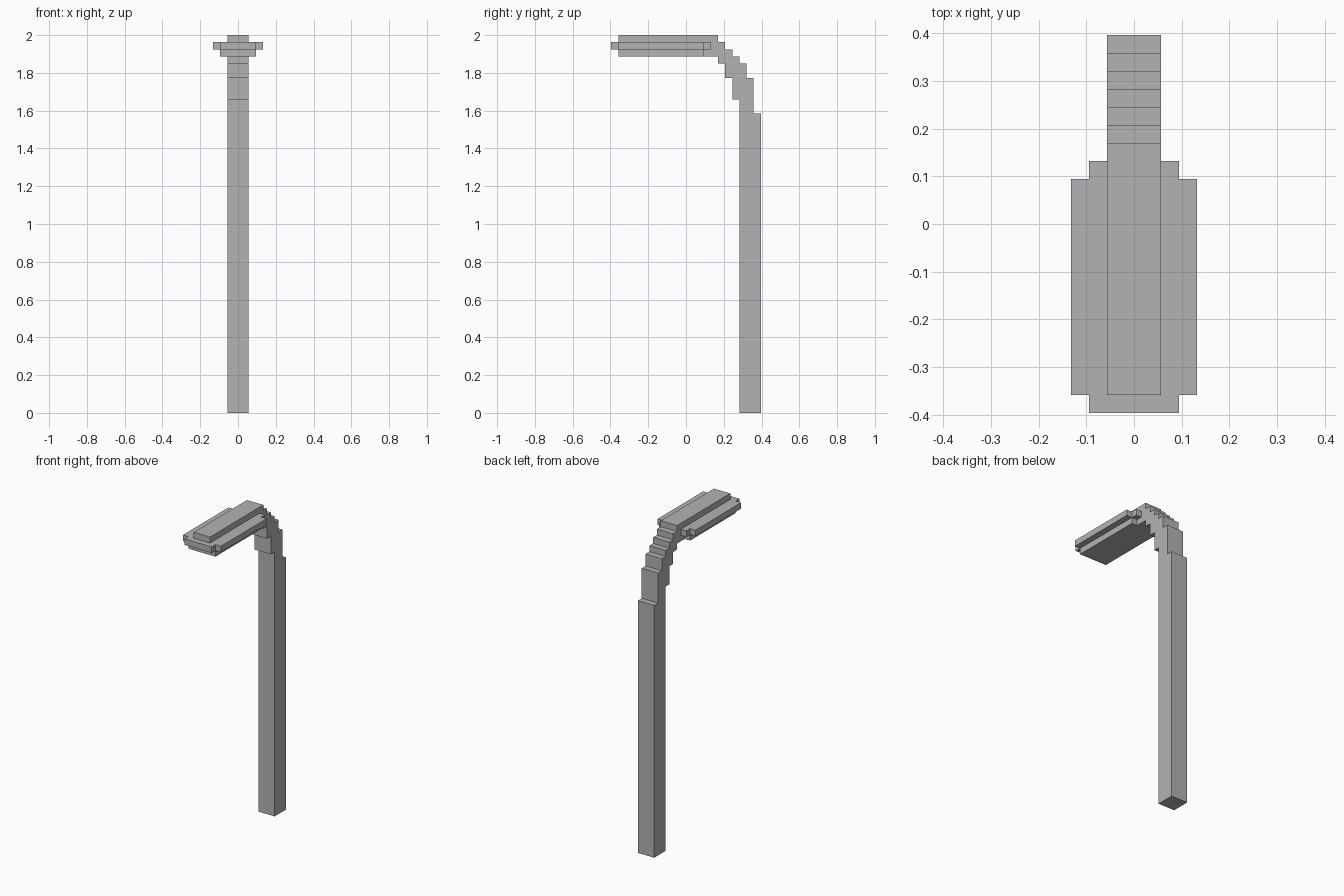
import bpy
import bmesh
from mathutils import Vector

cube = bpy.data.objects.get("Cube")
if cube:
    bpy.data.objects.remove(cube, do_unlink=True)

U = 2 / 53  # one block step

grey = bpy.data.materials.new("plain grey")
grey.use_nodes = True
colour = (0.45, 0.45, 0.45, 1)
grey.diffuse_color = colour
grey.node_tree.nodes["Principled BSDF"].inputs["Base Color"].default_value = colour


def extrude_outline(name, points, direction):
    """Extrude a closed outline, given in block steps, along a direction."""
    bm = bmesh.new()
    face = bm.faces.new([bm.verts.new(Vector(p) * U) for p in points])
    result = bmesh.ops.extrude_face_region(bm, geom=[face], use_keep_orig=True)
    moved = [g for g in result["geom"] if isinstance(g, bmesh.types.BMVert)]
    bmesh.ops.translate(bm, verts=moved, vec=Vector(direction) * U)
    bmesh.ops.recalc_face_normals(bm, faces=bm.faces)
    mesh = bpy.data.meshes.new(name)
    bm.to_mesh(mesh)
    bm.free()
    mesh.materials.append(grey)
    obj = bpy.data.objects.new(name, mesh)
    bpy.context.collection.objects.link(obj)
    return obj


def stairs(y, z, steps):
    """Corner points of a descending stair: drop to each height, then step back."""
    points = [(y, z)]
    for height in steps:
        points += [(y, height), (y + 1, height)]
        y += 1
    return points


# Post with stepped bend and the ridge along the top of the lamp head
outer = stairs(4.5, 53, [52, 51, 50, 49, 47, 42]) + [(10.5, 0)]
inner = stairs(4.5, 50, [49, 47, 44]) + [(7.5, 0)]
side = [(-9.5, 53)] + outer + inner[::-1] + [(2.5, 50), (2.5, 52), (-9.5, 52)]
extrude_outline("post_and_arm", [(-1.5, y, z) for y, z in side], (3, 0, 0))

# Wide middle plate of the lamp head, notched at its corners
half = [(2.5, -10.5), (2.5, -9.5), (3.5, -9.5), (3.5, 2.5), (2.5, 2.5), (2.5, 3.5)]
outline = half + [(-x, y) for x, y in reversed(half)]
extrude_outline("head_plate", [(x, y, 51) for x, y in outline], (0, 0, 1))

# Lamp panel underneath
panel = [(-2.5, -9.5), (2.5, -9.5), (2.5, 2.5), (-2.5, 2.5)]
extrude_outline("lamp_panel", [(x, y, 50) for x, y in panel], (0, 0, 1))
